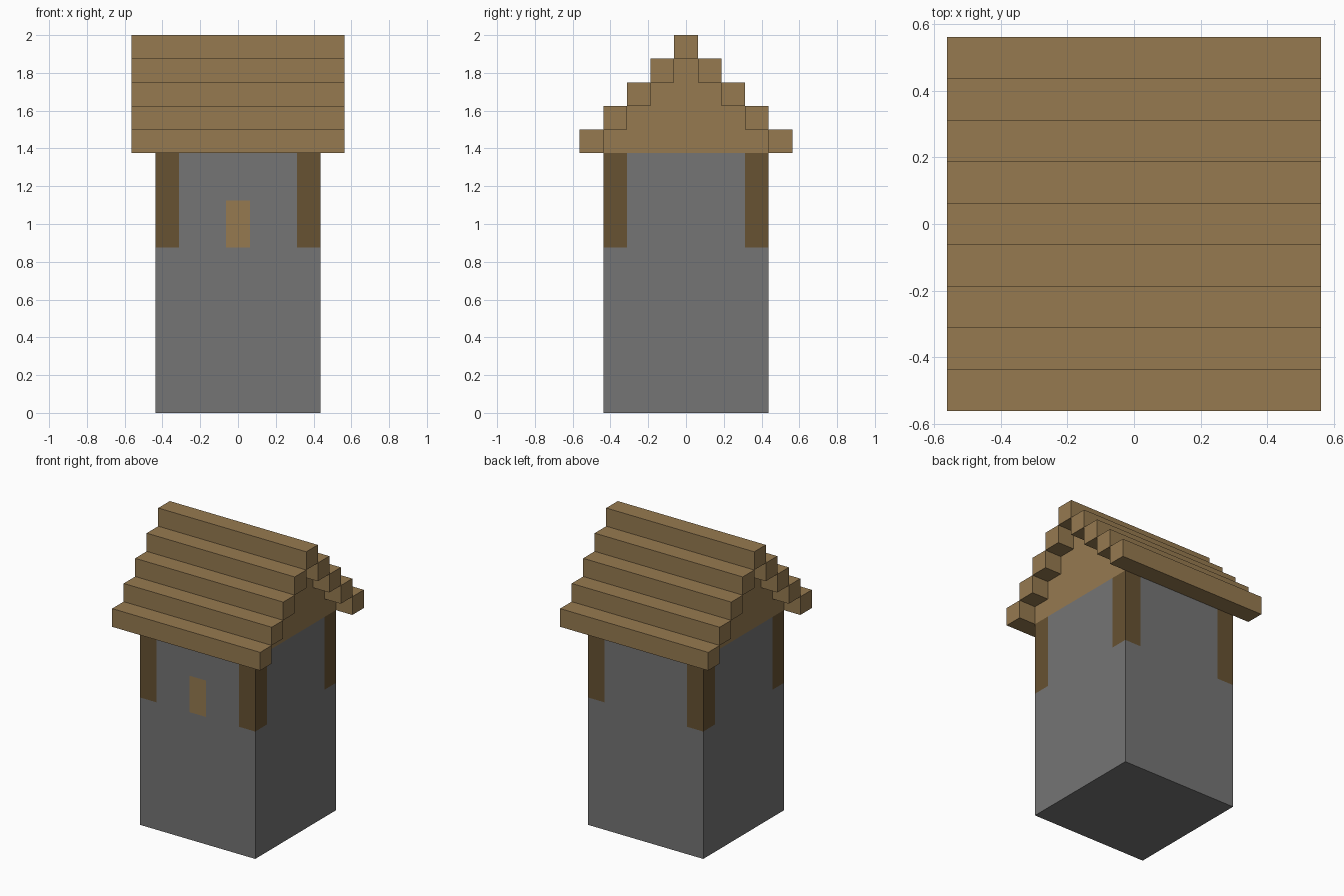
import bpy
import bmesh
from mathutils import Vector

cube = bpy.data.objects.get("Cube")
if cube:
    bpy.data.objects.remove(cube, do_unlink=True)

U = 0.125            # one block
HALF = 3.5 * U       # half width of the tower
EAVE = 11 * U        # height where the roof starts


def material(name, srgb):
    color = [((c / 255 + 0.055) / 1.055) ** 2.4 for c in srgb] + [1.0]
    mat = bpy.data.materials.new(name)
    mat.use_nodes = True
    mat.diffuse_color = color
    bsdf = next(n for n in mat.node_tree.nodes if n.type == 'BSDF_PRINCIPLED')
    bsdf.inputs["Base Color"].default_value = color
    bsdf.inputs["Roughness"].default_value = 0.9
    return mat


stone = material("grey stone", (117, 117, 117))
plank = material("light planks", (150, 122, 80))
timber = material("dark timber", (103, 82, 50))


def finish(name, bm, mats):
    bmesh.ops.recalc_face_normals(bm, faces=bm.faces[:])
    mesh = bpy.data.meshes.new(name)
    bm.to_mesh(mesh)
    bm.free()
    for mat in mats:
        mesh.materials.append(mat)
    obj = bpy.data.objects.new(name, mesh)
    bpy.context.collection.objects.link(obj)
    return obj


def box_mesh(lo, hi):
    bm = bmesh.new()
    bmesh.ops.create_cube(bm, size=1)
    lo, hi = Vector(lo), Vector(hi)
    for v in bm.verts:
        v.co = (lo + hi) / 2 + v.co * (hi - lo)
    return bm


# Tower: one block shaft, cut along the edges of the corner posts and shutter
bm = box_mesh((-HALF, -HALF, 0), (HALF, HALF, EAVE))
cuts = [(axis, side * 2.5 * U) for axis in (0, 1) for side in (-1, 1)]
cuts += [(0, -U / 2), (0, U / 2), (2, 7 * U), (2, 9 * U)]
for axis, offset in cuts:
    normal = Vector((0, 0, 0))
    normal[axis] = 1
    bmesh.ops.bisect_plane(bm, geom=bm.verts[:] + bm.edges[:] + bm.faces[:],
                           plane_co=normal * offset, plane_no=normal)
for f in bm.faces:
    c = f.calc_center_median()
    if c.z > 7 * U and min(abs(c.x), abs(c.y)) > 2.5 * U:
        f.material_index = 2                     # corner posts
    elif c.y < -HALF + 0.01 and abs(c.x) < U / 2 and 7 * U < c.z < 9 * U:
        f.material_index = 1                     # front shutter
finish("tower_walls", bm, [stone, plank, timber])

# Gable: stepped profile extruded across the tower
right = []
for step in range(4):
    y, z = HALF - step * U, EAVE + step * U
    right += [(y, z), (y, z + U)]
profile = right + [(-y, z) for y, z in reversed(right)]
bm = bmesh.new()
face = bm.faces.new([bm.verts.new((-HALF, y, z)) for y, z in profile])
ext = bmesh.ops.extrude_face_region(bm, geom=[face])
bmesh.ops.translate(bm, vec=(2 * HALF, 0, 0),
                    verts=[g for g in ext["geom"] if isinstance(g, bmesh.types.BMVert)])
finish("gable_wall", bm, [plank])

# Roof: stepped beams on both slopes, with a ridge beam on top
OVER = HALF + U
for step in range(5):
    z = EAVE + step * U
    sides = {"front": -1, "back": 1} if step < 4 else {"ridge": 0}
    for label, side in sides.items():
        y = side * (4 - step) * U
        bm = box_mesh((-OVER, y - U / 2, z), (OVER, y + U / 2, z + U))
        finish(f"roof_beam_{label}_{step + 1}", bm, [plank])
